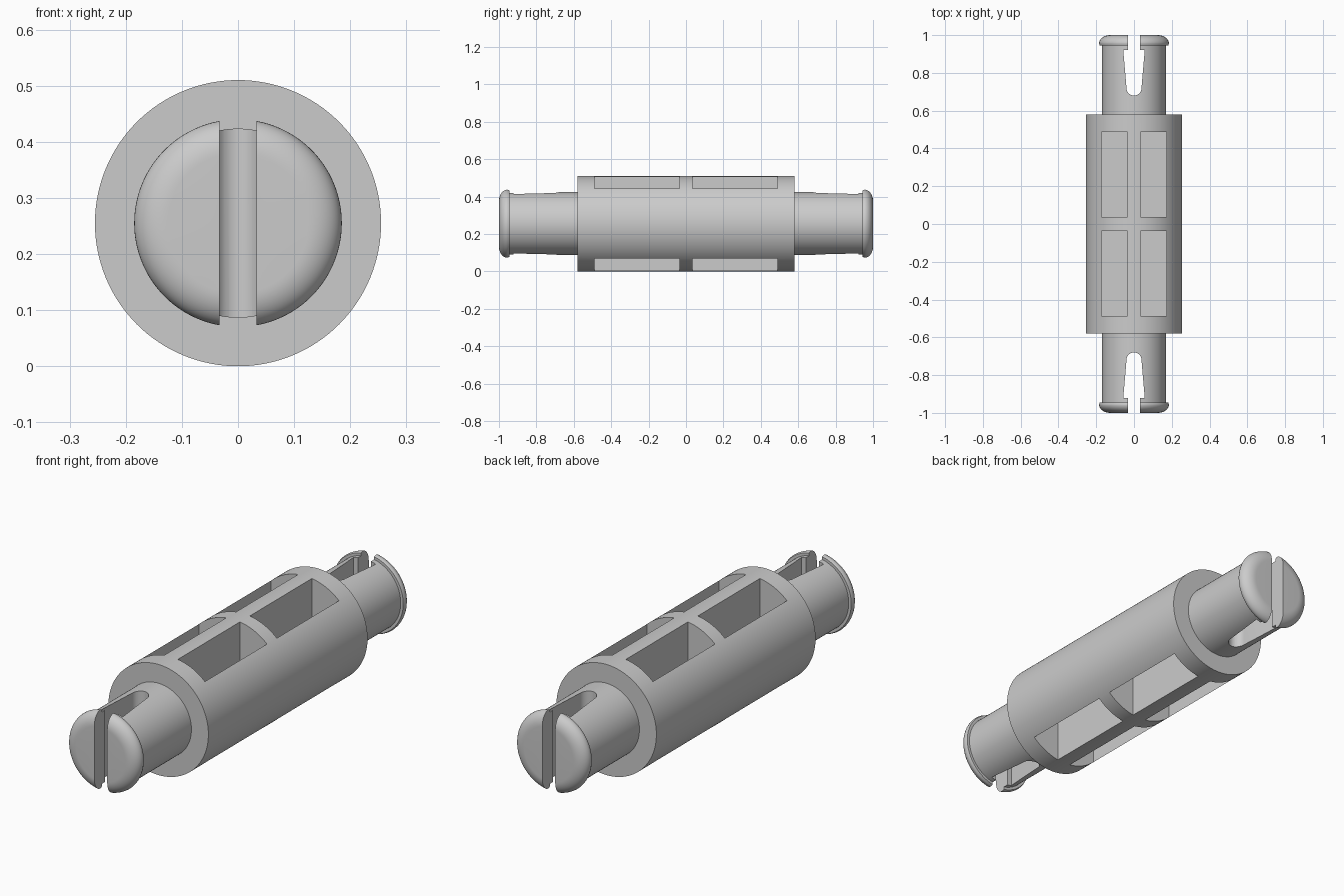
import bpy, bmesh, math
from mathutils import Vector

if "Cube" in bpy.data.objects:
    bpy.data.objects.remove(bpy.data.objects["Cube"])

R = 0.255            # sleeve radius, also the height of the axis
SLEEVE_Y = 0.58


def to_object(bm, name):
    bmesh.ops.recalc_face_normals(bm, faces=bm.faces)
    mesh = bpy.data.meshes.new(name)
    bm.to_mesh(mesh)
    bm.free()
    obj = bpy.data.objects.new(name, mesh)
    bpy.context.collection.objects.link(obj)
    return obj


def lathe(profile, name, steps=128):
    """Revolve (radius, y) points around the long axis."""
    bm = bmesh.new()
    verts = [bm.verts.new((r, y, R)) for r, y in profile]
    edges = [bm.edges.new(p) for p in zip(verts, verts[1:])]
    bmesh.ops.spin(bm, geom=verts + edges, cent=(0, 0, R), axis=(0, 1, 0),
                   angle=2 * math.pi, steps=steps)
    bmesh.ops.remove_doubles(bm, verts=bm.verts, dist=1e-5)
    return to_object(bm, name)


def prism(outline, z0, z1, name):
    """Extrude an (x, y) outline vertically."""
    bm = bmesh.new()
    face = bm.faces.new([bm.verts.new((x, y, z0)) for x, y in outline])
    ext = bmesh.ops.extrude_face_region(bm, geom=[face])
    top = [v for v in ext["geom"] if isinstance(v, bmesh.types.BMVert)]
    bmesh.ops.translate(bm, verts=top, vec=Vector((0, 0, z1 - z0)))
    return to_object(bm, name)


# Sleeve, pegs and rounded snap heads as one turned body
half = [(R, SLEEVE_Y), (0.1685, SLEEVE_Y), (0.1685, 0.945), (0.181, 0.945)]
for i in range(13):
    a = i / 12 * math.pi / 2
    half.append((0.125 + 0.06 * math.cos(a), 0.955 + 0.045 * math.sin(a)))
half.append((0, 1.0))
body = lathe([(r, -y) for r, y in reversed(half)] + half, "connector_pin")

cutters = []
# Tapered, round-ended slots splitting both pegs
right = [(0.033, 1.1), (0.033, 0.922), (0.057, 0.922)]
for i in range(12):
    a = math.radians(5) - i / 12 * math.radians(95)
    right.append((0.04 * math.cos(a), 0.72 + 0.04 * math.sin(a)))
slot = right + [(0, 0.68)] + [(-x, y) for x, y in reversed(right)]
for s in (-1, 1):
    cutters.append(prism([(x, s * y) for x, y in slot], -0.1, 0.61, "slot_cutter"))

# Eight pockets in the sleeve, leaving a cross rib and a central web
for sx in (-1, 1):
    for sy in (-1, 1):
        box = [(sx * x, sy * y) for x, y in
               ((0.035, 0.036), (0.173, 0.036), (0.173, 0.488), (0.035, 0.488))]
        for z0, z1 in ((R + 0.035, 0.6), (-0.1, R - 0.035)):
            cutters.append(prism(box, z0, z1, "pocket_cutter"))

# Apply the cuts
bpy.context.view_layer.objects.active = body
body.select_set(True)
for cutter in cutters:
    cutter.hide_render = True
    mod = body.modifiers.new("cut", "BOOLEAN")
    mod.operation = "DIFFERENCE"
    mod.solver = "EXACT"
    mod.object = cutter
    bpy.ops.object.modifier_apply(modifier=mod.name)
    bpy.data.objects.remove(cutter, do_unlink=True)

bpy.ops.object.shade_smooth_by_angle(angle=math.radians(30))
